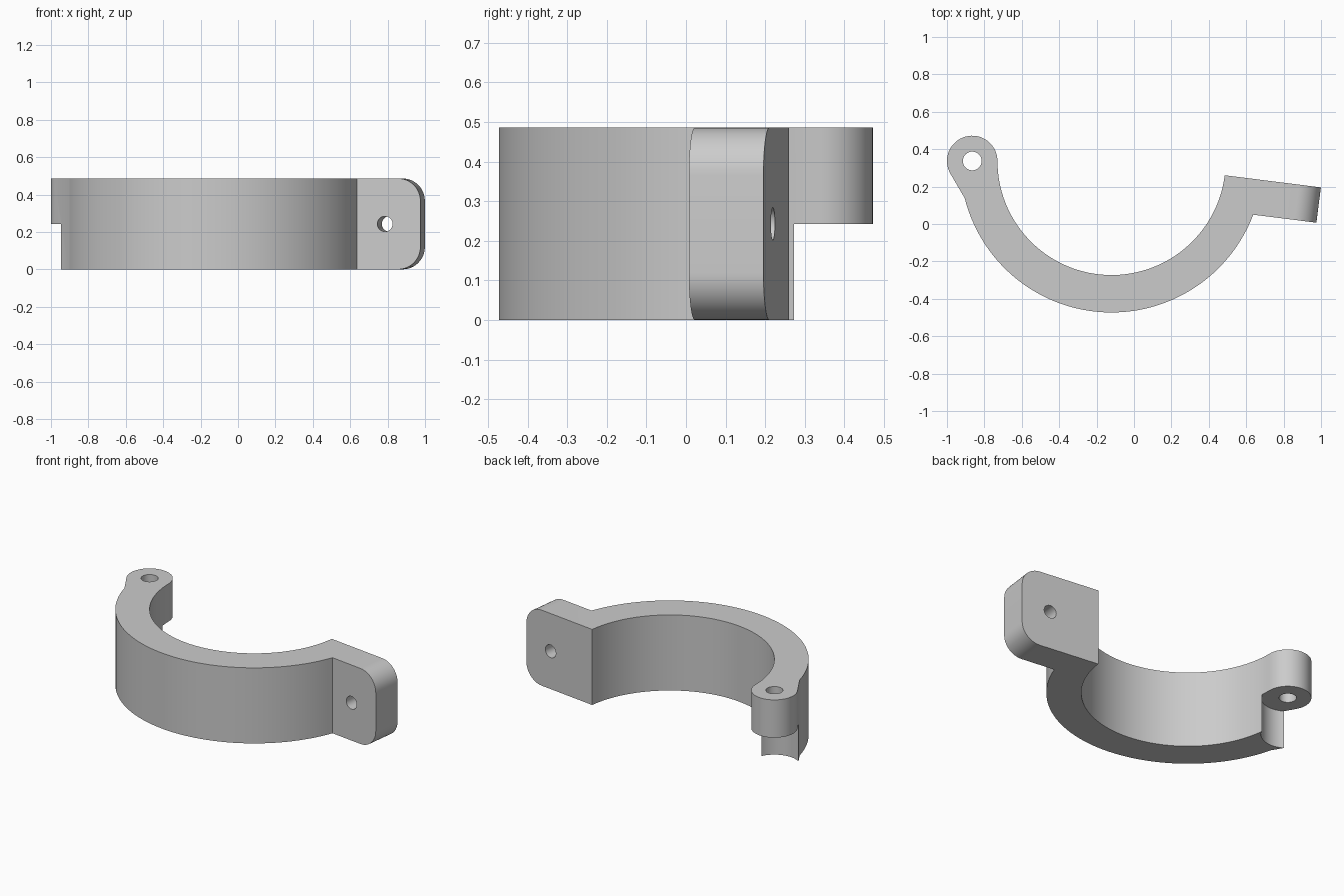
import bpy, bmesh
from math import cos, sin, pi, radians, asin
from mathutils import Vector, Matrix

if "Cube" in bpy.data.objects:
    bpy.data.objects.remove(bpy.data.objects["Cube"])

HEIGHT, STEP = 0.486, 0.243
RING, R_IN, R_OUT = Vector((-0.12, 0.337)), 0.61, 0.81
PIN, R_BOSS = Vector((-0.865, 0.337)), 0.135
TILT = radians(-7.2)
ALONG = Vector((cos(TILT), sin(TILT)))
ACROSS = Vector((sin(TILT), -cos(TILT)))
REACH, THICK = 1.128, 0.19

steel = bpy.data.materials.new("Grey metal")
steel.use_nodes = True
grey = (0.6, 0.6, 0.6, 1)
steel.diffuse_color = grey
steel.node_tree.nodes["Principled BSDF"].inputs["Base Color"].default_value = grey


def arc(centre, radius, start, end, steps):
    """Points along an arc, both ends included."""
    angles = [start + (end - start) * i / steps for i in range(steps + 1)]
    return [centre + radius * Vector((cos(a), sin(a))) for a in angles]


# Clamp outline: outer arc, flange, inner arc, hinge boss
flange_root = TILT - asin(THICK / R_OUT)
outline = arc(RING, R_OUT, radians(194.2), 2 * pi + flange_root, 64)
flange_end = [RING + ALONG * REACH + ACROSS * THICK, RING + ALONG * REACH]
outline += flange_end
outline += arc(RING, R_IN, TILT, -pi, 64)
outline += arc(PIN, R_BOSS, 0, radians(211), 32)[1:]

bm = bmesh.new()
base = bm.faces.new([bm.verts.new((p.x, p.y, 0)) for p in outline])
top = bmesh.ops.extrude_face_region(bm, geom=[base])["geom"]
bmesh.ops.translate(bm, vec=(0, 0, HEIGHT),
                    verts=[v for v in top if isinstance(v, bmesh.types.BMVert)])

# Round the flange's outer corners
corners = [e for e in bm.edges
           if all(min((v.co.xy - p).length for p in flange_end) < 1e-4 for v in e.verts)
           and abs(e.verts[0].co.z - e.verts[1].co.z) < 1e-4]
bmesh.ops.bevel(bm, geom=corners, offset=0.12, segments=12, profile=0.5, affect='EDGES')
bmesh.ops.recalc_face_normals(bm, faces=bm.faces)
mesh = bpy.data.meshes.new("clamp_half")
bm.to_mesh(mesh)
bm.free()
mesh.materials.append(steel)
clamp = bpy.data.objects.new("clamp_half", mesh)
bpy.context.collection.objects.link(clamp)
bpy.context.view_layer.objects.active = clamp


def drill(name, centre, radius, length, rotation=Matrix()):
    """Cut a round hole or recess out of the clamp."""
    bpy.ops.mesh.primitive_cylinder_add(vertices=48, radius=radius, depth=length)
    cutter = bpy.context.object
    cutter.name = name
    cutter.hide_render = True
    cutter.matrix_world = Matrix.Translation(centre) @ rotation
    cutter.data.materials.append(steel)
    bpy.context.view_layer.objects.active = clamp
    cut = clamp.modifiers.new(name, 'BOOLEAN')
    cut.object, cut.operation, cut.solver = cutter, 'DIFFERENCE', 'EXACT'
    bpy.ops.object.modifier_apply(modifier=name)
    bpy.data.objects.remove(cutter)


# Hinge recess below the boss, pin hole and bolt hole
drill("hinge_recess", (PIN.x, PIN.y, STEP - 0.5), 0.153, 1)
drill("pin_hole", (PIN.x, PIN.y, HEIGHT / 2), 0.05, 1)
bolt = RING + ALONG * 0.937 + ACROSS * THICK / 2
drill("bolt_hole", (bolt.x, bolt.y, HEIGHT / 2), 0.041, 0.5,
      Matrix.Rotation(TILT, 4, 'Z') @ Matrix.Rotation(pi / 2, 4, 'X'))

bpy.ops.object.select_all(action='DESELECT')
clamp.select_set(True)
bpy.context.view_layer.objects.active = clamp
bpy.ops.object.shade_smooth_by_angle(angle=radians(30))
